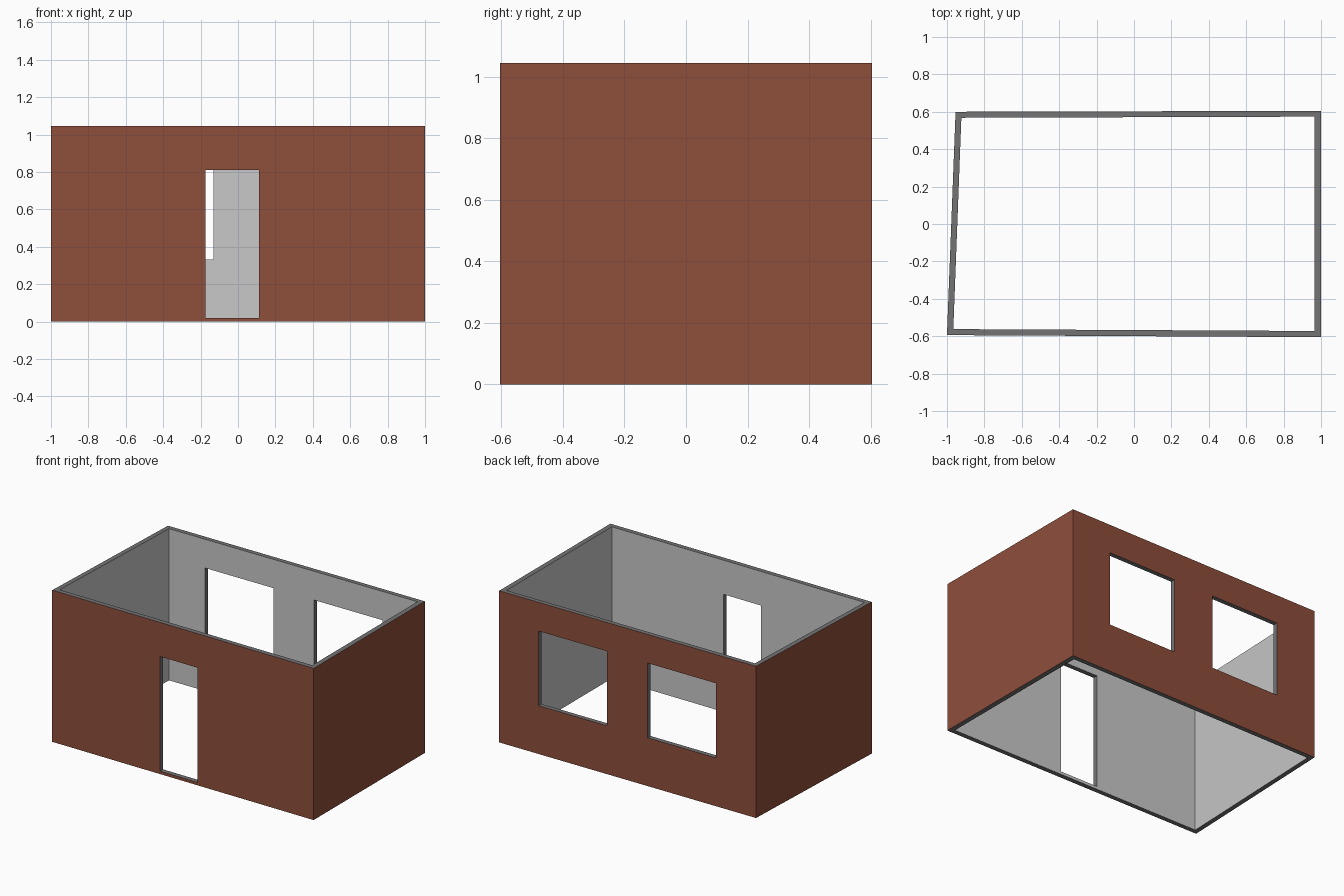
import bpy, bmesh

if "Cube" in bpy.data.objects:
    bpy.data.objects.remove(bpy.data.objects["Cube"])

H = 1.045  # wall height


def material(name, srgb):
    m = bpy.data.materials.new(name)
    lin = [((c / 255 + 0.055) / 1.055) ** 2.4 for c in srgb]
    m.diffuse_color = (*lin, 1)
    m.use_nodes = True
    m.node_tree.nodes["Principled BSDF"].inputs["Base Color"].default_value = m.diffuse_color
    return m


MATS = [material("brick_red_outside", (142, 78, 59)),
        material("light_grey_inside", (200, 200, 200)),
        material("dark_grey_edges", (116, 116, 116))]
OUTSIDE, INSIDE, EDGE = range(3)


def make_object(name, bm):
    me = bpy.data.meshes.new(name)
    bm.to_mesh(me)
    bm.free()
    for m in MATS:
        me.materials.append(m)
    ob = bpy.data.objects.new(name, me)
    bpy.context.collection.objects.link(ob)
    return ob


# Room walls: closed ring between an outer and an inner footprint
outer = [(-1, -.594), (1, -.605), (1, .605), (-.954, .6)]
inner = [(-.966, -.562), (.966, -.572), (.966, .574), (-.923, .568)]
bm = bmesh.new()
ring = lambda pts, z: [bm.verts.new((x, y, z)) for x, y in pts]
ob0, ob1 = ring(outer, 0), ring(outer, H)
in0, in1 = ring(inner, 0), ring(inner, H)
for i in range(4):
    j = (i + 1) % 4
    for quad, mat in (((ob0[i], ob0[j], ob1[j], ob1[i]), OUTSIDE),
                      ((in0[j], in0[i], in1[i], in1[j]), INSIDE),
                      ((ob1[i], ob1[j], in1[j], in1[i]), EDGE),
                      ((ob0[j], ob0[i], in0[i], in0[j]), EDGE)):
        bm.faces.new(quad).material_index = mat
walls = make_object("room_walls", bm)


# Openings: box cutters whose faces leave dark grey reveals
def cut_opening(name, x0, x1, z0, z1, y):
    bm = bmesh.new()
    bmesh.ops.create_cube(bm, size=1)
    for v in bm.verts:
        v.co = ((x0 + x1) / 2 + v.co.x * (x1 - x0), y + v.co.y * .3,
                (z0 + z1) / 2 + v.co.z * (z1 - z0))
    for f in bm.faces:
        f.material_index = EDGE
    cutter = make_object(name, bm)
    cutter.hide_render = True
    mod = walls.modifiers.new(name, 'BOOLEAN')
    mod.operation = 'DIFFERENCE'
    mod.solver = 'EXACT'
    mod.material_mode = 'INDEX'
    mod.object = cutter
    bpy.context.view_layer.objects.active = walls
    bpy.ops.object.modifier_apply(modifier=name)
    bpy.data.objects.remove(cutter)


cut_opening("doorway", -.175, .113, .02, .81, -.585)
cut_opening("left_window", -.65, -.13, .333, .847, .585)
cut_opening("right_window", .18, .7, .333, .847, .585)
